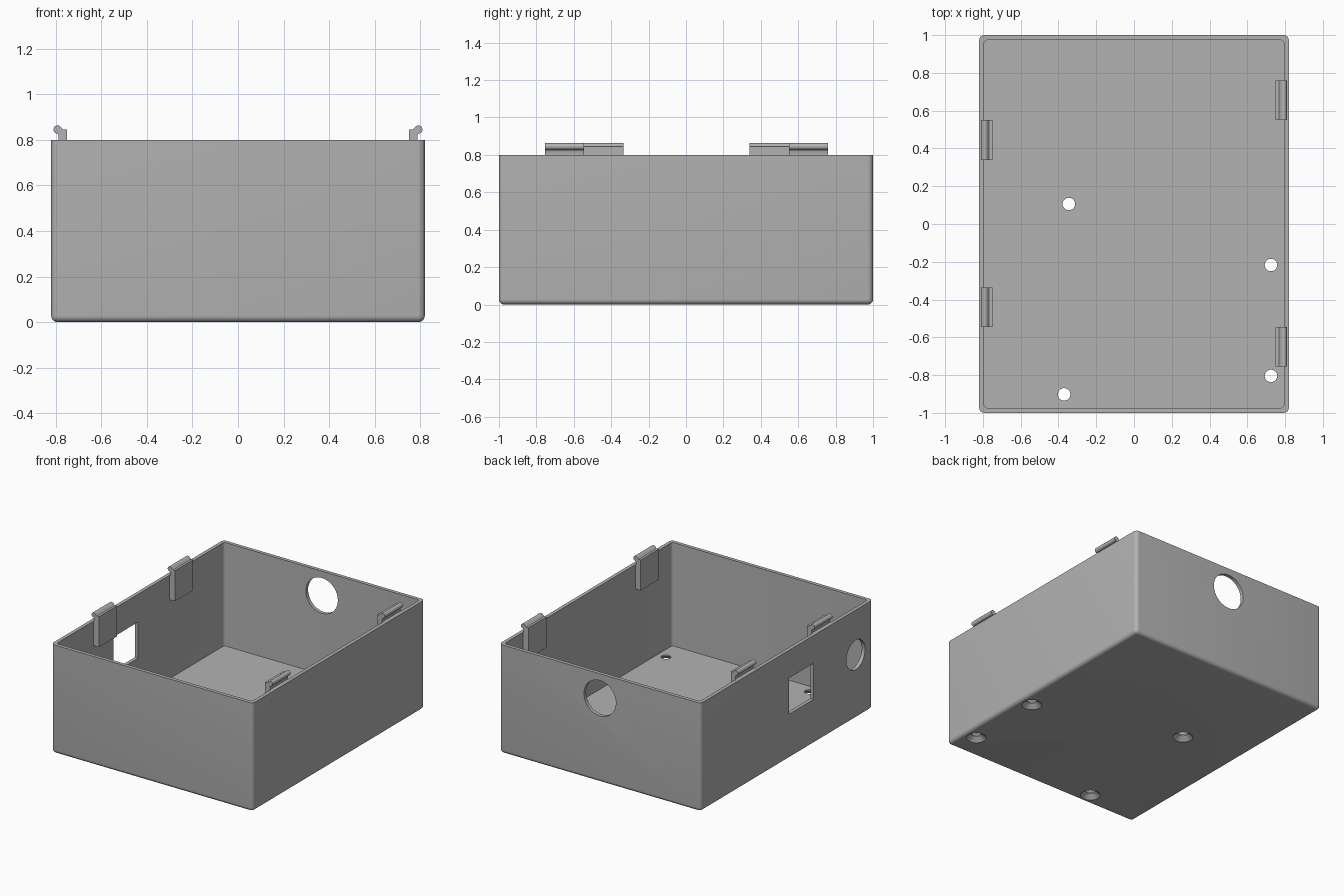
import bpy, bmesh, math
from mathutils import Matrix, Vector

if "Cube" in bpy.data.objects:
    bpy.data.objects.remove(bpy.data.objects["Cube"], do_unlink=True)

HALF_X, HALF_Y, HEIGHT = 0.82, 1.0, 0.8
WALL, FLOOR = 0.026, 0.04

grey = bpy.data.materials.new("light grey plastic")
grey.use_nodes = True
grey.diffuse_color = (0.45, 0.45, 0.45, 1)
grey.node_tree.nodes["Principled BSDF"].inputs["Base Color"].default_value = (0.45, 0.45, 0.45, 1)


def make(name, bm):
    bmesh.ops.recalc_face_normals(bm, faces=bm.faces)
    mesh = bpy.data.meshes.new(name)
    bm.to_mesh(mesh)
    bm.free()
    mesh.materials.append(grey)
    obj = bpy.data.objects.new(name, mesh)
    bpy.context.collection.objects.link(obj)
    return obj


def box(name, low, high, radius=0, round_bottom=False):
    """Box between two corners, with optional rounded upright and bottom edges."""
    low, high = Vector(low), Vector(high)
    bm = bmesh.new()
    bmesh.ops.create_cube(bm, size=1, matrix=Matrix.Translation((low + high) / 2)
                          @ Matrix.Diagonal((*(high - low), 1)))
    if radius:
        edges = []
        for e in bm.edges:
            a, b = (v.co.z for v in e.verts)
            if abs(a - b) > 0.01 or (round_bottom and max(a, b) < low.z + 0.01):
                edges.append(e)
        bmesh.ops.bevel(bm, geom=edges, offset=radius, segments=6, profile=0.5, affect='EDGES')
    return make(name, bm)


def cone(name, center, r1, r2, depth, axis='Z'):
    turn = {'X': Matrix.Rotation(math.pi / 2, 4, 'Y'),
            'Y': Matrix.Rotation(math.pi / 2, 4, 'X'), 'Z': Matrix()}[axis]
    bm = bmesh.new()
    bmesh.ops.create_cone(bm, cap_ends=True, segments=48, radius1=r1, radius2=r2,
                          depth=depth, matrix=Matrix.Translation(center) @ turn)
    return make(name, bm)


def activate(obj):
    bpy.ops.object.select_all(action='DESELECT')
    obj.select_set(True)
    bpy.context.view_layer.objects.active = obj


def cut(obj, cutter):
    mod = obj.modifiers.new("cut", 'BOOLEAN')
    mod.operation, mod.solver, mod.object = 'DIFFERENCE', 'EXACT', cutter
    activate(obj)
    bpy.ops.object.modifier_apply(modifier=mod.name)
    bpy.data.objects.remove(cutter, do_unlink=True)


# Open tray with rounded corners
tray = box("tray", (-HALF_X, -HALF_Y, 0), (HALF_X, HALF_Y, HEIGHT), 0.028, True)
cut(tray, box("cavity", (-HALF_X + WALL, -HALF_Y + WALL, FLOOR),
              (HALF_X - WALL, HALF_Y - WALL, HEIGHT + 0.2), 0.018))

# Wall openings: round one at the back, square and round ones on the -x side
cut(tray, cone("back_port", (0, HALF_Y, 0.62), 0.13, 0.13, 0.2, 'Y'))
cut(tray, cone("side_port", (-HALF_X, -0.8, 0.47), 0.108, 0.108, 0.2, 'X'))
cut(tray, box("side_window", (-HALF_X - 0.1, -0.31, 0.33), (-HALF_X + 0.1, -0.025, 0.595)))

# Countersunk screw holes in the floor
for x, y in ((-0.345, 0.106), (0.725, -0.217), (0.725, -0.804), (-0.37, -0.902)):
    cut(tray, cone("screw_hole", (x, y, 0.02), 0.033, 0.033, 0.2))
    cut(tray, cone("countersink", (x, y, 0.01), 0.079, 0.033, 0.04))

activate(tray)
bpy.ops.object.shade_smooth_by_angle(angle=math.radians(30))


# Snap clips: a plate inside the wall with a round bead along its top
def clip(name, side, y0, y1):
    outline = [(0.797, 0.62), (0.75, 0.62), (0.75, 0.845), (0.767, 0.845)]
    for i in range(13):
        a = math.radians(150 - 20 * i)
        outline.append((0.792 + 0.018 * math.cos(a), 0.845 + 0.018 * math.sin(a)))
    outline += [(0.788, 0.82), (0.788, 0.799), (0.797, 0.799)]
    bm = bmesh.new()
    face = bm.faces.new([bm.verts.new((side * x, y0, z)) for x, z in outline])
    ext = bmesh.ops.extrude_face_region(bm, geom=[face])
    bmesh.ops.translate(bm, vec=(0, y1 - y0, 0),
                        verts=[g for g in ext["geom"] if isinstance(g, bmesh.types.BMVert)])
    activate(make(name, bm))
    bpy.ops.object.shade_smooth_by_angle(angle=math.radians(30))


for name, side, y in (("left_front_clip", 1, -0.755), ("left_back_clip", 1, 0.55),
                      ("right_front_clip", -1, -0.545), ("right_back_clip", -1, 0.34)):
    clip(name, side, y, y + 0.21)
